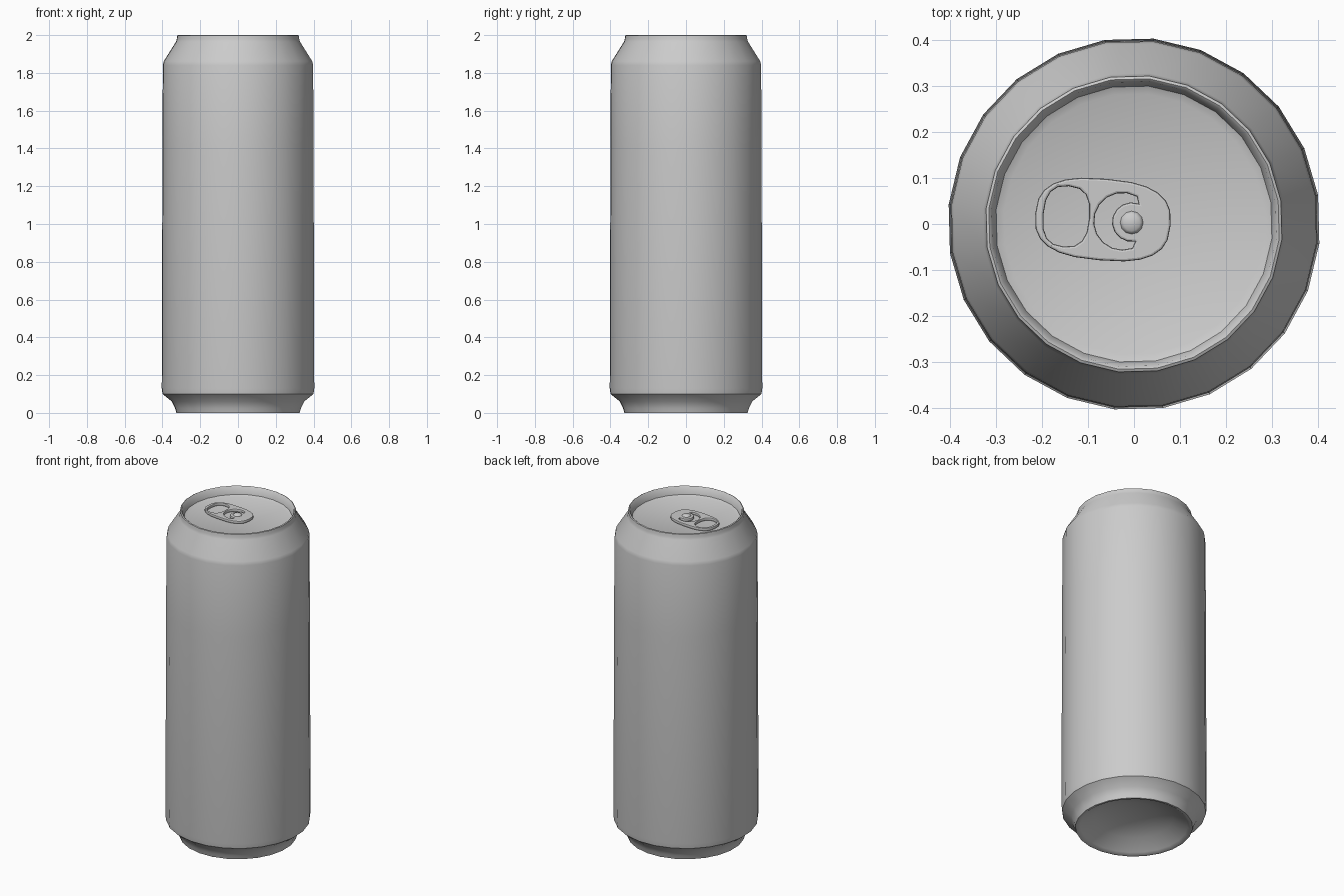
import bpy, bmesh
from math import sin, cos, pi, radians, copysign
from mathutils import Matrix

cube = bpy.data.objects.get("Cube")
if cube:
    bpy.data.objects.remove(cube)

SIDES = 24
TURN = radians(9)
LID_Z = 1.945

metal = bpy.data.materials.new("grey metal")
metal.use_nodes = True
GREY = (0.6, 0.6, 0.6, 1)
metal.diffuse_color = GREY
metal.node_tree.nodes["Principled BSDF"].inputs["Base Color"].default_value = GREY


def finish(obj, angle=40):
    obj.data.materials.clear()
    obj.data.materials.append(metal)
    bpy.ops.object.select_all(action="DESELECT")
    obj.select_set(True)
    bpy.context.view_layer.objects.active = obj
    bpy.ops.object.shade_smooth_by_angle(angle=radians(angle))


def lathe(name, profile, sides, turn=0, centre=(0, 0), angle=40):
    """Revolve (radius, height) points; radius 0 closes at a pole."""
    bm = bmesh.new()
    verts = [bm.verts.new((r, 0, z)) for r, z in profile]
    edges = [bm.edges.new(pair) for pair in zip(verts, verts[1:])]
    bmesh.ops.spin(bm, geom=verts + edges, cent=(0, 0, 0), axis=(0, 0, 1),
                   angle=2 * pi, steps=sides, use_duplicate=False)
    bmesh.ops.remove_doubles(bm, verts=bm.verts, dist=0.0001)
    bmesh.ops.recalc_face_normals(bm, faces=bm.faces)
    bm.transform(Matrix.Translation((*centre, 0)) @ Matrix.Rotation(turn, 4, "Z"))
    mesh = bpy.data.meshes.new(name)
    bm.to_mesh(mesh)
    bm.free()
    obj = bpy.data.objects.new(name, mesh)
    bpy.context.collection.objects.link(obj)
    finish(obj, angle)
    return obj


def oval(cx, cy, half_x, half_y, power, count):
    """Rounded-box outline."""
    points = []
    for i in range(count):
        a = 2 * pi * i / count
        c, s = cos(a), sin(a)
        points.append((cx + half_x * copysign(abs(c) ** (2 / power), c),
                       cy + half_y * copysign(abs(s) ** (2 / power), s)))
    return points


def arc(cx, radius, start, end, count):
    angles = [radians(start + (end - start) * i / (count - 1)) for i in range(count)]
    return [(cx + radius * cos(a), radius * sin(a)) for a in angles]


# Can body: domed base, foot, wall, shoulder, rim and sunken lid in one skin
lathe("can_body", [
    (0, 0.10), (0.12, 0.09), (0.22, 0.06), (0.30, 0.01), (0.315, 0),
    (0.328, 0), (0.335, 0.025), (0.352, 0.06), (0.402, 0.10), (0.406, 0.13),
    (0.402, 1.4), (0.40, 1.84), (0.395, 1.862), (0.33, 1.965), (0.326, 1.98),
    (0.324, 1.997), (0.318, 2.0), (0.312, 1.995), (0.302, LID_Z + 0.008),
    (0.285, LID_Z), (0, LID_Z)], SIDES, TURN)

# Pull tab: outline with a finger hole and a crescent slot around the rivet
tab = bpy.data.curves.new("pull_tab", "CURVE")
tab.dimensions = "2D"
tab.fill_mode = "BOTH"
tab.extrude = 0.004
tab.bevel_depth = 0.005
tab.bevel_resolution = 1
tab.offset = -0.005
outlines = [
    oval(-0.065, 0, 0.148, 0.089, 2.7, 24),
    oval(-0.145, 0, 0.05, 0.066, 2.6, 16),
    arc(-0.022, 0.062, 65, 295, 12) + arc(-0.002, 0.043, 285, 75, 10),
]
for points in outlines:
    spline = tab.splines.new("POLY")
    spline.points.add(len(points) - 1)
    for point, (x, y) in zip(spline.points, points):
        point.co = (x, y, 0, 1)
    spline.use_cyclic_u = True
tab_obj = bpy.data.objects.new("pull_tab", tab)
bpy.context.collection.objects.link(tab_obj)
tab_obj.location = (-0.003, 0.004, LID_Z + 0.012)
tab_obj.rotation_euler.z = radians(-5)
bpy.ops.object.select_all(action="DESELECT")
tab_obj.select_set(True)
bpy.context.view_layer.objects.active = tab_obj
bpy.ops.object.convert(target="MESH")
finish(bpy.context.object)

# Rivet holding the tab to the lid
lathe("rivet", [(0.026, LID_Z), (0.025, LID_Z + 0.022), (0.018, LID_Z + 0.028),
                (0, LID_Z + 0.03)], 12, centre=(-0.005, 0.003), angle=60)
